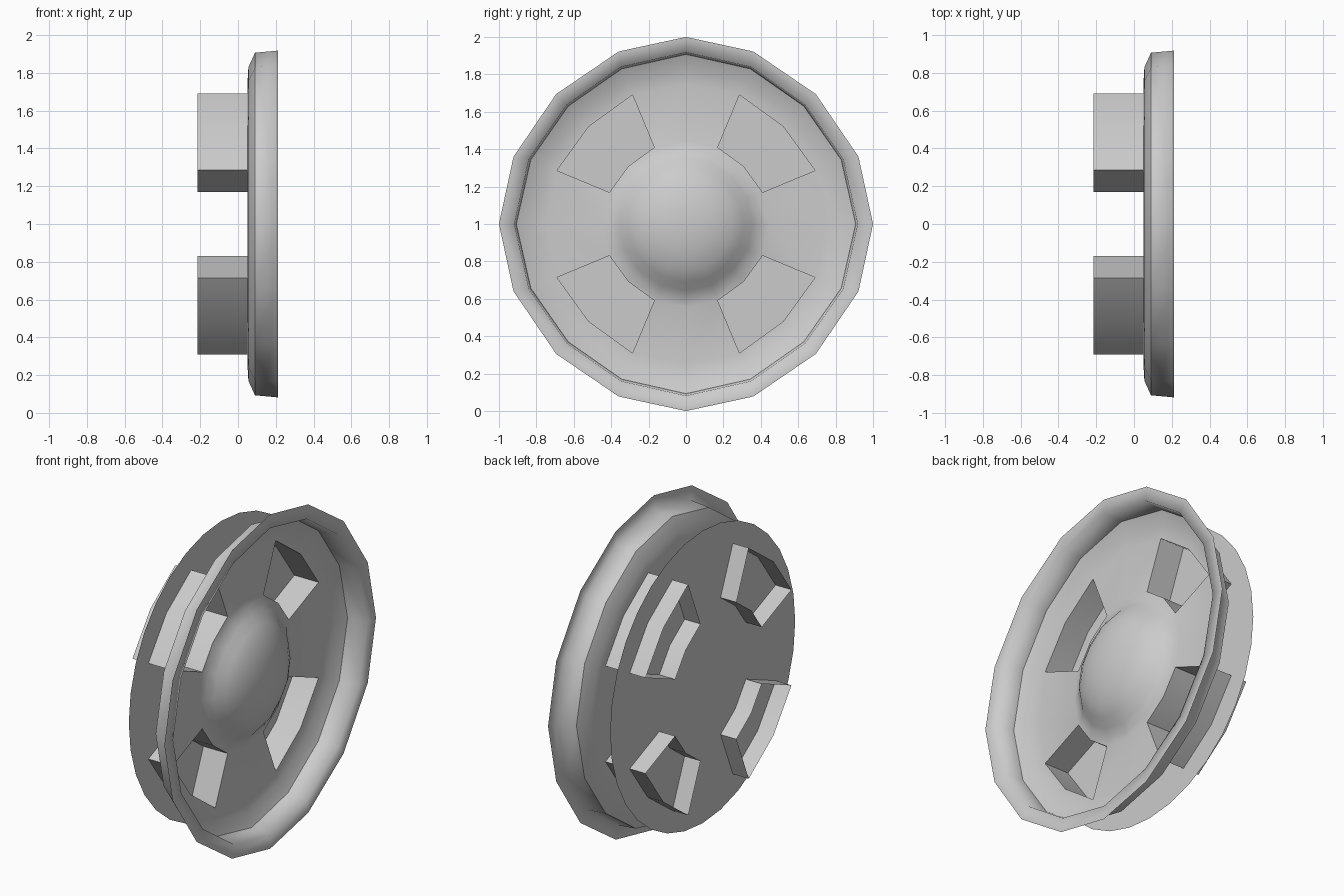
import bpy, bmesh
from math import cos, sin, pi, radians

cube = bpy.data.objects.get("Cube")
if cube:
    bpy.data.objects.remove(cube)

SIDES = 16
BACK, DISC, FLOOR = -0.215, -0.11, 0.05
SLOT_IN, SLOT_OUT = 0.443, 0.747

grey = bpy.data.materials.new("light grey")
grey.use_nodes = True
colour = (0.6, 0.6, 0.6, 1)
grey.diffuse_color = colour
grey.node_tree.nodes["Principled BSDF"].inputs["Base Color"].default_value = colour


def finish(name, bm):
    mesh = bpy.data.meshes.new(name)
    for f in bm.faces:
        f.smooth = True
    bm.to_mesh(mesh)
    bm.free()
    mesh.materials.append(grey)
    obj = bpy.data.objects.new(name, mesh)
    bpy.context.collection.objects.link(obj)
    return obj


def point(x, r, i):
    """Point on the sixteen-sided ring, slightly squashed on the diagonals."""
    k = i % 4
    scale = (1, 0.99, 0.982, 0.99)[k]
    shift = (0, -1.2, 0, 1.2)[k] if r > 0.95 else 0
    if r < 0.8:
        scale = (1, 1, 0.985, 1)[k]
    a = 2 * pi * i / SIDES + radians(shift)
    return (x, r * scale * cos(a), 1 + r * scale * sin(a))


def in_slot(i):
    return i % 4 in (1, 2)


# Dish: flat lip, wall, chamfer, floor with four openings, central dome
profile = [(0.213, 1.0), (0.213, 0.918), (0.09, 0.907), (0.055, 0.83),
           (FLOOR, SLOT_OUT), (FLOOR, SLOT_IN), (0.062, 0.40), (0.09, 0.355),
           (0.13, 0.31), (0.165, 0.25), (0.192, 0.17), (0.207, 0.085)]
bm = bmesh.new()
rings = [[bm.verts.new(point(x, r, i)) for i in range(SIDES)] for x, r in profile]
for n, (outer, inner) in enumerate(zip(rings, rings[1:])):
    for i in range(SIDES):
        if profile[n][1] == SLOT_OUT and in_slot(i):
            continue
        j = (i + 1) % SIDES
        bm.faces.new((outer[i], outer[j], inner[j], inner[i]))
tip = bm.verts.new((0.21, 0, 1))
for i in range(SIDES):
    bm.faces.new((rings[-1][i], rings[-1][(i + 1) % SIDES], tip))
for i in range(SIDES):
    bm.edges.get((rings[2][i], rings[2][(i + 1) % SIDES])).smooth = False
finish("dish", bm)

# Slot tubes: open sleeves running back from each opening
for q, name in enumerate(("upper_left", "upper_right", "lower_right", "lower_left")):
    bm = bmesh.new()
    s = 4 * q + 1
    outline = [(SLOT_OUT, s + k) for k in range(3)] + [(SLOT_IN, s + 2 - k) for k in range(3)]
    front = [bm.verts.new(point(FLOOR, r, i)) for r, i in outline]
    back = [bm.verts.new(point(BACK, r, i)) for r, i in outline]
    for a in range(6):
        b = (a + 1) % 6
        bm.faces.new((front[a], front[b], back[b], back[a]))
        if a not in (1, 4):
            bm.edges.get((front[a], back[a])).smooth = False
    finish(name + "_slot_tube", bm)

# Back disc: thin plate crossing the tubes
bm = bmesh.new()
plate = [bm.verts.new((DISC, 0.875 * cos(2 * pi * i / 32), 1 + 0.875 * sin(2 * pi * i / 32)))
         for i in range(32)]
bm.faces.new(plate)
finish("back_disc", bm)
